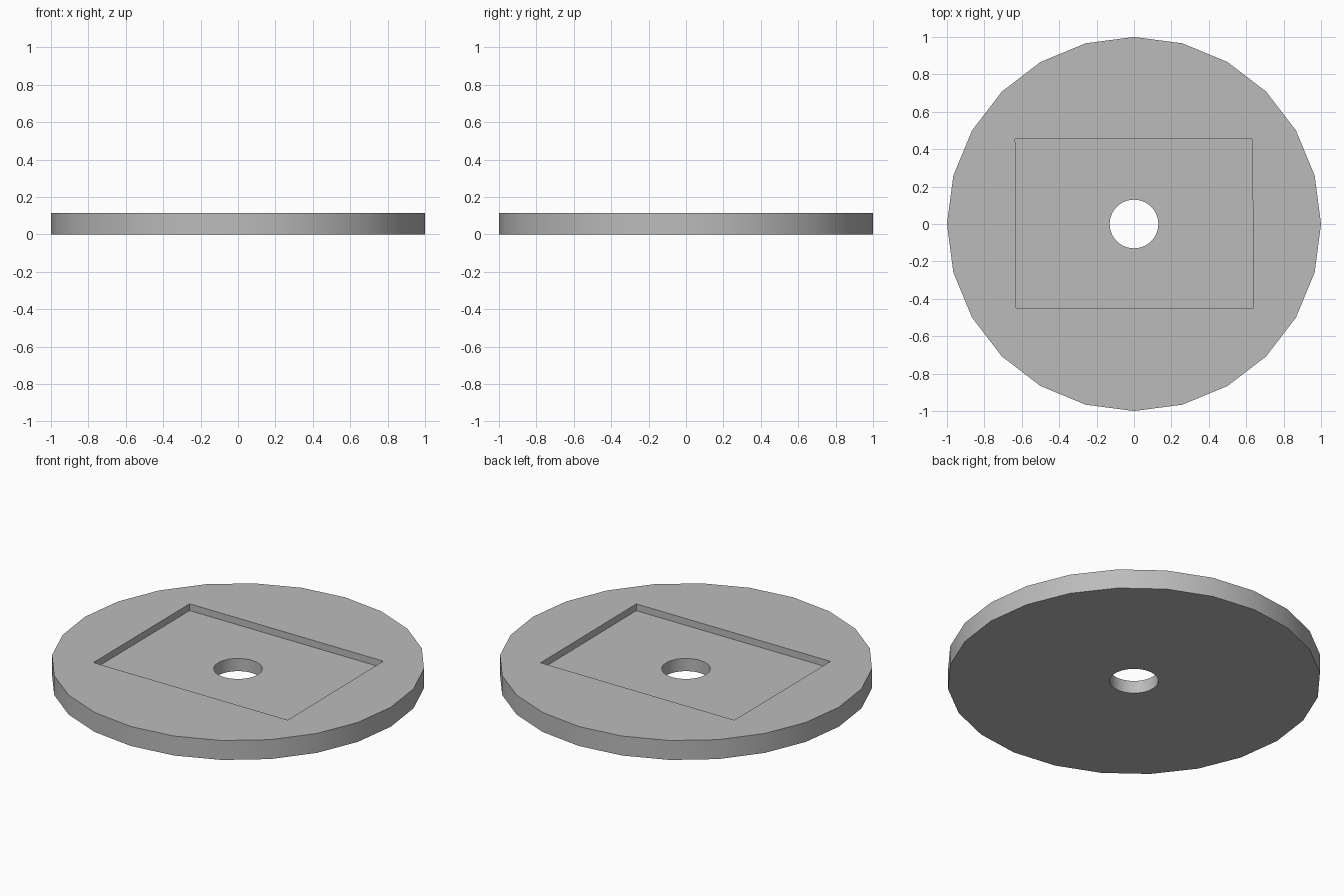
import bpy
import bmesh
from math import sin, cos, tau, radians

cube = bpy.data.objects.get("Cube")
if cube:
    bpy.data.objects.remove(cube, do_unlink=True)

HEIGHT = 0.115
FLOOR = 0.075

grey = bpy.data.materials.new("plain grey")
grey.use_nodes = True
colour = (0.5, 0.5, 0.5, 1)
grey.diffuse_color = colour
grey.node_tree.nodes["Principled BSDF"].inputs["Base Color"].default_value = colour


def circle(radius, sides):
    return [(radius * cos(tau * i / sides), radius * sin(tau * i / sides)) for i in range(sides)]


bm = bmesh.new()


def ring(points, z):
    """Closed loop of vertices and edges at one height."""
    verts = [bm.verts.new((x, y, z)) for x, y in points]
    for a, b in zip(verts, verts[1:] + verts[:1]):
        bm.edges.new((a, b))
    return verts


def wall(low, high):
    for i in range(len(low)):
        j = (i + 1) % len(low)
        bm.faces.new((low[i], low[j], high[j], high[i]))


def flat(outer, inner):
    """Flat face between an outer and an inner loop."""
    edges = [bm.edges.get((a, b)) for loop in (outer, inner)
             for a, b in zip(loop, loop[1:] + loop[:1])]
    bmesh.ops.triangle_fill(bm, edges=edges, use_beauty=True)


# Outlines: coarse disc rim, round bore, slightly skewed rectangular pocket
rim = circle(1, 24)
bore = circle(0.13, 48)
pocket = [(-0.63, -0.45), (0.64, -0.45), (0.632, 0.455), (-0.635, 0.455)]

rim_low, rim_high = ring(rim, 0), ring(rim, HEIGHT)
bore_low, bore_high = ring(bore, 0), ring(bore, FLOOR)
pocket_low, pocket_high = ring(pocket, FLOOR), ring(pocket, HEIGHT)

# Underside, top and pocket floor, then the walls joining them
flat(rim_low, bore_low)
flat(rim_high, pocket_high)
flat(pocket_low, bore_high)
wall(rim_low, rim_high)
wall(bore_low, bore_high)
wall(pocket_low, pocket_high)
bmesh.ops.recalc_face_normals(bm, faces=bm.faces)

mesh = bpy.data.meshes.new("disc_plate")
bm.to_mesh(mesh)
bm.free()
mesh.materials.append(grey)
disc = bpy.data.objects.new("disc_plate", mesh)
bpy.context.collection.objects.link(disc)

# Smooth rim and bore, sharp corners
bpy.ops.object.select_all(action="DESELECT")
disc.select_set(True)
bpy.context.view_layer.objects.active = disc
bpy.ops.object.shade_smooth_by_angle(angle=radians(30))
